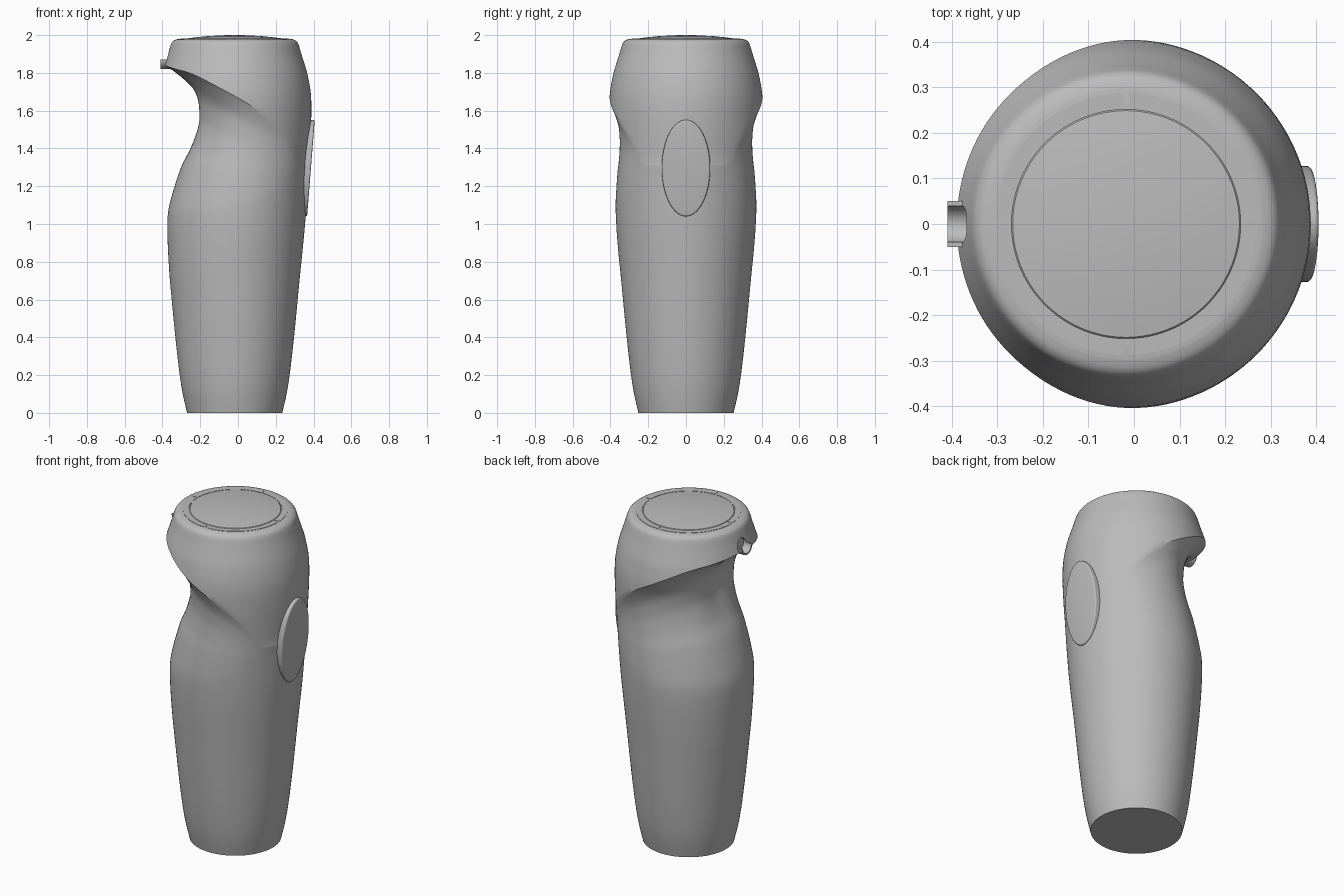
import bpy, bmesh, math
from mathutils import Vector

cube = bpy.data.objects.get("Cube")
if cube:
    bpy.data.objects.remove(cube, do_unlink=True)

AXIS = -0.0175   # x of the body's axis
COLS = 120

grey = bpy.data.materials.new("plain grey")
grey.use_nodes = True
grey.diffuse_color = (0.5, 0.5, 0.5, 1)
grey.node_tree.nodes["Principled BSDF"].inputs["Base Color"].default_value = (0.5, 0.5, 0.5, 1)


def curve(points):
    """Smooth function through (input, output) points."""
    n = len(points)

    def slope(i):
        a, b = points[max(i - 1, 0)], points[min(i + 1, n - 1)]
        return (b[1] - a[1]) / (b[0] - a[0])

    def value(x):
        x = min(max(x, points[0][0]), points[-1][0])
        i = max(k for k in range(n - 1) if points[k][0] <= x)
        (x0, y0), (x1, y1) = points[i], points[i + 1]
        h = x1 - x0
        t = (x - x0) / h
        u = 1 - t
        return (y0 * (1 + 2 * t) * u * u + y1 * t * t * (3 - 2 * t)
                + h * t * u * (slope(i) * u - slope(i + 1) * t))
    return value


def finish(name, bm, angle=30):
    bmesh.ops.recalc_face_normals(bm, faces=bm.faces)
    mesh = bpy.data.meshes.new(name)
    bm.to_mesh(mesh)
    bm.free()
    mesh.materials.append(grey)
    ob = bpy.data.objects.new(name, mesh)
    bpy.context.collection.objects.link(ob)
    smooth(ob, angle)
    return ob


def smooth(ob, angle):
    bpy.ops.object.select_all(action='DESELECT')
    ob.select_set(True)
    bpy.context.view_layer.objects.active = ob
    bpy.ops.object.shade_smooth_by_angle(angle=math.radians(angle))


def loft(bm, rings):
    """Join closed rings of points with quads and cap both ends."""
    rows = [[bm.verts.new(p) for p in ring] for ring in rings]
    for a, b in zip(rows, rows[1:]):
        for i in range(len(a)):
            j = (i + 1) % len(a)
            bm.faces.new((a[i], a[j], b[j], b[i]))
    bm.faces.new(rows[0])
    bm.faces.new(rows[-1])


# Body: round outer profile, hollowed by a hand grip on the -x side
outer = curve([(0, .252), (.1, .275), (.2, .291), (.4, .314), (.7, .343), (1, .3725),
               (1.3, .392), (1.5, .403), (1.62, .406), (1.7, .402), (1.8, .384),
               (1.84, .372), (1.9, .353), (1.95, .338), (1.965, .33), (1.975, .316), (1.98, .298)])
# Grip limits and depth by angle from -x, and its shape from bottom to top
grip_top = curve([(-43, 1.812), (0, 1.84), (43, 1.812), (62, 1.775), (92, 1.67),
                  (114, 1.57), (131, 1.46), (145, 1.34), (160, 1.32), (180, 1.32)])
grip_bottom = curve([(-58, .74), (0, .7), (58, .74), (93, .83), (107, .89),
                     (137, 1.13), (148, 1.22), (160, 1.24), (180, 1.24)])
grip_depth = curve([(-45, .165), (0, .224), (45, .165), (90, .063), (120, .018), (142, 0), (180, 0)])
grip_shape = curve([(-.26, 0), (0, 0), (.26, .07), (.35, .15), (.53, .49), (.61, .72),
                    (.7, .92), (.77, 1), (.88, .87), (.965, .33), (1, 0)])


def body_ring(part, s):
    ring = []
    for i in range(COLS):
        a = 2 * math.pi * i / COLS
        phi = math.degrees(min(a, 2 * math.pi - a))
        low, high = grip_bottom(phi), grip_top(phi)
        if part == "lower":
            z = low * s
        elif part == "grip":
            z = low + (high - low) * s
        else:
            z = high + (1.98 - high) * (1 - (1 - s) ** 2)
        r = outer(z)
        if part == "grip":
            r -= grip_depth(phi) * grip_shape(s)
        ring.append((AXIS - r * math.cos(a), r * math.sin(a), z))
    return ring


def circle(r, z):
    return [(AXIS - r * math.cos(2 * math.pi * i / COLS), r * math.sin(2 * math.pi * i / COLS), z)
            for i in range(COLS)]


rings = [body_ring("lower", i / 16) for i in range(16)]
rings += [body_ring("grip", i / 40) for i in range(40)]
rings += [body_ring("upper", i / 24) for i in range(25)]
# Shallow domed lid
rings += [circle(r, z) for r, z in ((.252, 1.98), (.249, 1.983), (.2, 1.989),
                                    (.15, 1.994), (.1, 1.997), (.05, 1.9995), (.01, 2))]
bm = bmesh.new()
loft(bm, rings)
body = finish("body", bm)

# Channel for the spout, cut into the lip
bm = bmesh.new()
loft(bm, [[(x, .04 * math.cos(t), 1.87 + .04 * math.sin(t))
           for t in (2 * math.pi * i / 32 for i in range(32))] for x in (-.45, -.358)])
cutter = finish("spout_cutter", bm)
cutter.hide_render = True
cut = body.modifiers.new("channel", 'BOOLEAN')
cut.operation, cut.solver, cut.object = 'DIFFERENCE', 'EXACT', cutter
bpy.context.view_layer.objects.active = body
bpy.ops.object.modifier_apply(modifier=cut.name)
bpy.data.objects.remove(cutter, do_unlink=True)
smooth(body, 30)

# Spout: open half pipe
section = [(r * math.cos(t), 1.87 + r * math.sin(t))
           for r, order in ((.05, range(17)), (.04, range(16, -1, -1)))
           for t in (math.pi + math.pi * i / 16 for i in order)]
bm = bmesh.new()
loft(bm, [[(x, y, z) for y, z in section] for x in (-.41, -.358)])
finish("spout", bm)

# Oval button: flat tilted plate with a rounded rim
up = Vector((.04, 0, .505)).normalized()
out = Vector((up.z, 0, -up.x))
centre = Vector((.386, 0, 1.295))
bm = bmesh.new()
loft(bm, [[centre + out * d + up * ((.256 - inset) * math.sin(t))
           + Vector((0, (.128 - inset) * math.cos(t), 0))
           for t in (2 * math.pi * i / 72 for i in range(72))]
          for d, inset in ((-.06, 0), (-.009, 0), (-.004, .001), (-.001, .004), (0, .009))])
finish("button", bm, 40)

# Four thin ring segments around the lid
for k in range(4):
    bm = bmesh.new()
    outline = []
    for r, order in ((.2875, range(25)), (.2575, range(24, -1, -1))):
        gap = math.asin(.006 / r)
        for i in order:
            a = k * math.pi / 2 + gap + (math.pi / 2 - 2 * gap) * i / 24
            outline.append((AXIS + r * math.cos(a), r * math.sin(a)))
    loft(bm, [[(x, y, z) for x, y in outline] for z in (1.977, 1.982)])
    finish(f"lid_ring_{k + 1}", bm)
